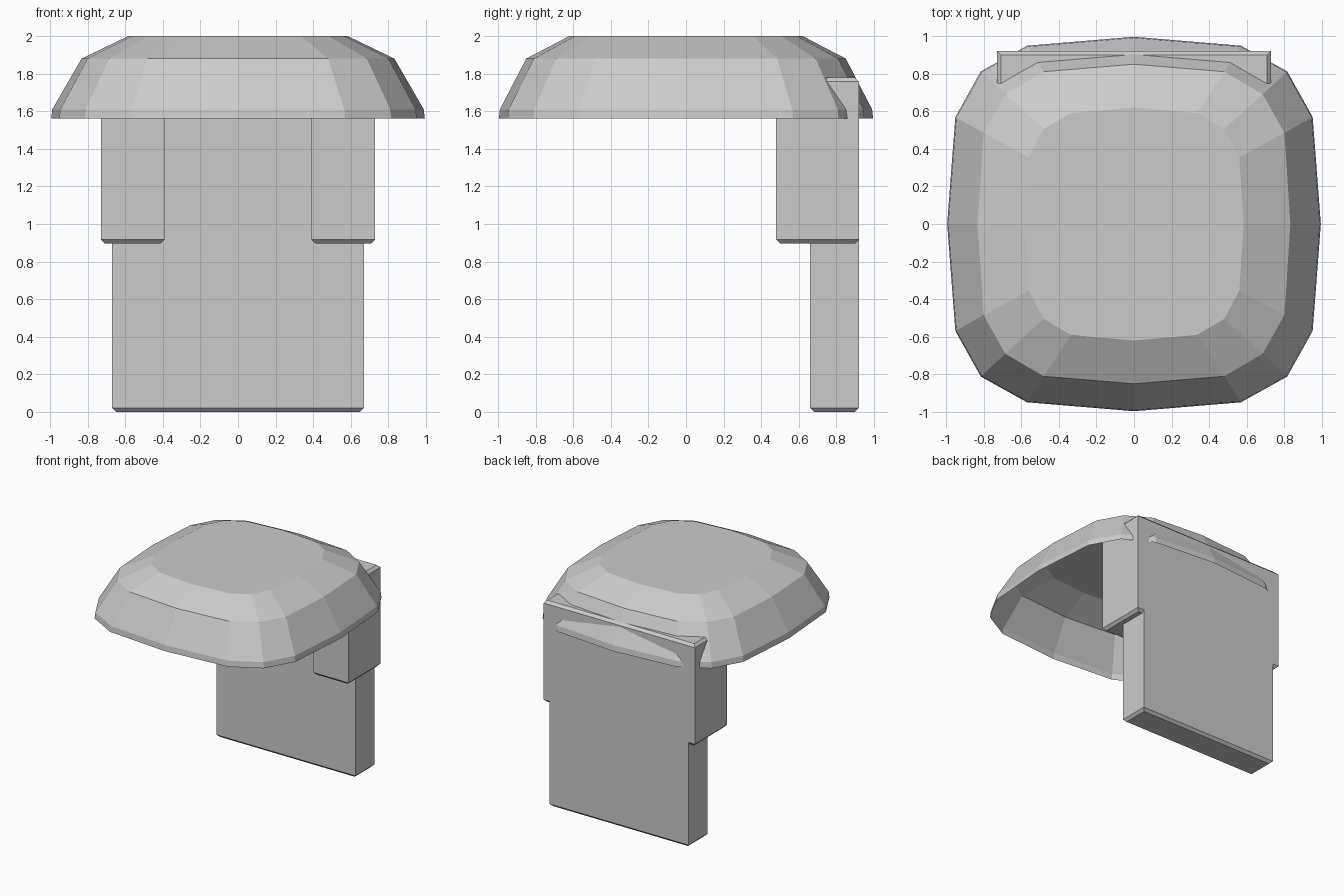
import bpy, bmesh

if "Cube" in bpy.data.objects:
    bpy.data.objects.remove(bpy.data.objects["Cube"])


def make_object(name, bm):
    bmesh.ops.recalc_face_normals(bm, faces=bm.faces)
    mesh = bpy.data.meshes.new(name)
    bm.to_mesh(mesh)
    bm.free()
    obj = bpy.data.objects.new(name, mesh)
    bpy.context.collection.objects.link(obj)
    return obj


def full_ring(quarter):
    """Mirror a quarter outline (+y axis to +x axis) into a closed ring."""
    right = quarter + [(x, -y) for x, y in reversed(quarter[:-1])]
    return right + [(-x, y) for x, y in reversed(right[1:-1])]


def prism(name, outline, z0, z1, chamfer_z, chamfer=0.022):
    """Extrude an outline upward and chamfer its rim at the given heights."""
    bm = bmesh.new()
    base = bm.faces.new([bm.verts.new((x, y, z0)) for x, y in outline])
    ext = bmesh.ops.extrude_face_region(bm, geom=[base], use_keep_orig=True)
    for v in ext["geom"]:
        if isinstance(v, bmesh.types.BMVert):
            v.co.z = z1
    bmesh.ops.recalc_face_normals(bm, faces=bm.faces)
    rim = [e for e in bm.edges
           if any(all(abs(v.co.z - z) < 1e-4 for v in e.verts) for z in chamfer_z)]
    bmesh.ops.bevel(bm, geom=rim, offset=chamfer, segments=1, affect='EDGES')
    return make_object(name, bm)


# Open-bottomed faceted dome: stacked 16-sided rings with a flat top
lower = [(0, 0.99), (0.565, 0.943), (0.81, 0.807), (0.945, 0.565), (0.988, 0)]
middle = [(0, 0.85), (0.48, 0.81), (0.685, 0.69), (0.80, 0.485), (0.832, 0)]
upper = [(0, 0.62), (0.335, 0.59), (0.48, 0.505), (0.56, 0.355), (0.583, 0)]
rim = [(x * 1.006, y * 1.006) for x, y in lower]
bm = bmesh.new()
rings = [[bm.verts.new((x, y, z)) for x, y in full_ring(q)]
         for q, z in ((rim, 1.56), (lower, 1.61), (middle, 1.88), (upper, 2.0))]
for a, b in zip(rings, rings[1:]):
    for i in range(len(a)):
        j = (i + 1) % len(a)
        bm.faces.new((a[i], a[j], b[j], b[i]))
bm.faces.new(rings[-1])
make_object("dome_cap", bm)

# U-shaped upper block with a forward lobe on each side
half = [(0.39, 0.66), (0.39, 0.48), (0.73, 0.48), (0.73, 0.92)]
u_outline = half + [(-x, y) for x, y in reversed(half)]
prism("upper_back_block", u_outline, 0.895, 1.78, (0.895, 1.78))

# Narrower slab hanging below, tucked into the block's chamfer
slab = [(-0.67, 0.66), (0.67, 0.66), (0.67, 0.92), (-0.67, 0.92)]
prism("lower_back_slab", slab, 0.0, 0.917, (0.0,))
